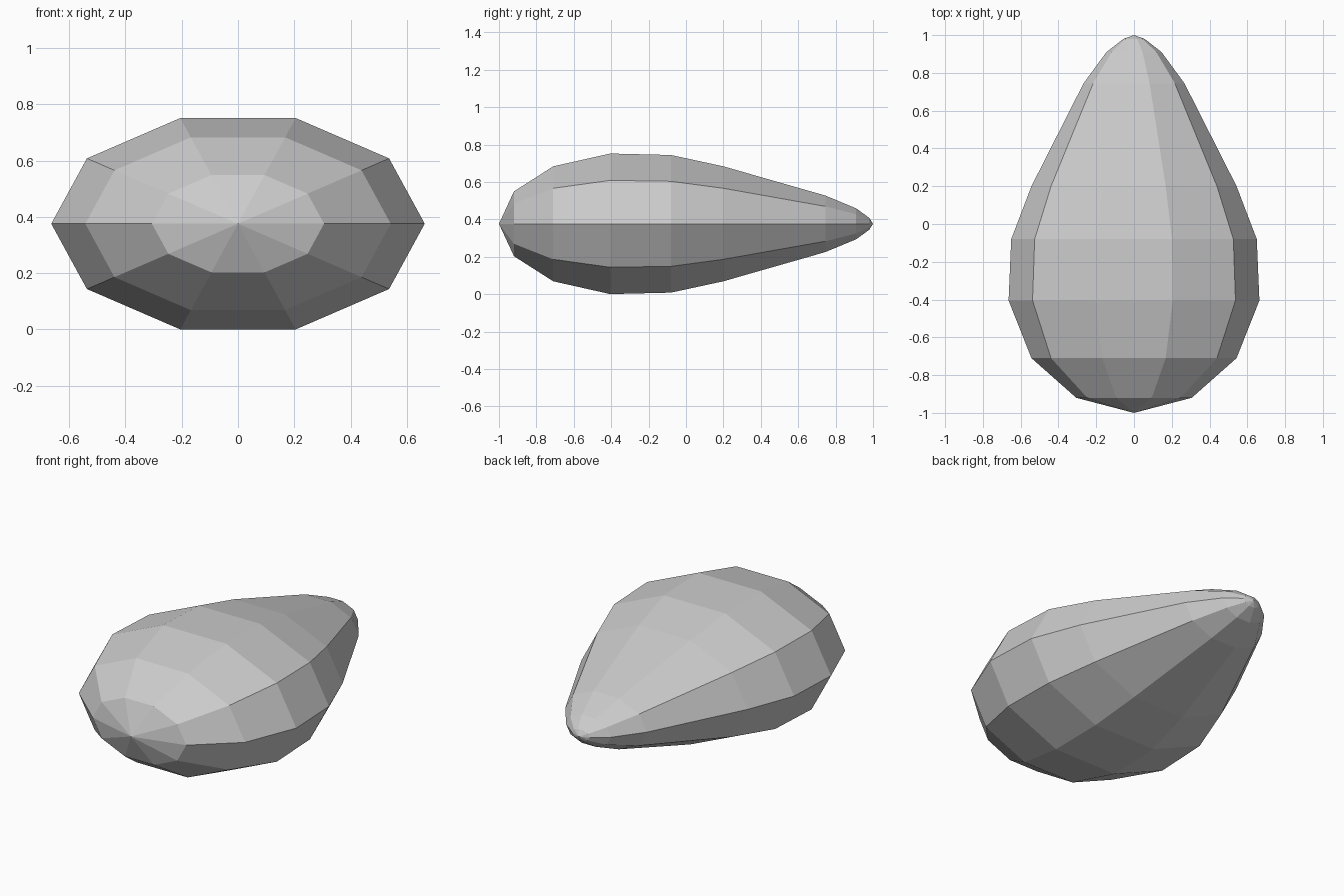
import bpy, bmesh, math

if "Cube" in bpy.data.objects:
    bpy.data.objects.remove(bpy.data.objects["Cube"])

SIDES = 10
MID_Z = 0.376      # height of the long axis
FLATTEN = 0.595    # height / width of each ring

# (y, half width) rings from blunt front to narrow back
RINGS = [(-0.92, 0.306), (-0.71, 0.543), (-0.405, 0.664), (-0.08, 0.65),
         (0.20, 0.543), (0.745, 0.267), (0.91, 0.146), (0.98, 0.056)]

bm = bmesh.new()


def ring(y, r):
    return [bm.verts.new((r * math.cos(a), y, MID_Z + FLATTEN * r * math.sin(a)))
            for a in (2 * math.pi * i / SIDES for i in range(SIDES))]


# Body: lofted rings closed by a point at each end
loops = [ring(y, r) for y, r in RINGS]
front_tip = bm.verts.new((0, -1, MID_Z))
back_tip = bm.verts.new((0, 1, MID_Z))
for i in range(SIDES):
    j = (i + 1) % SIDES
    bm.faces.new((front_tip, loops[0][i], loops[0][j]))
    bm.faces.new((back_tip, loops[-1][j], loops[-1][i]))
    for a, b in zip(loops, loops[1:]):
        bm.faces.new((a[i], b[i], b[j], a[j]))
bmesh.ops.recalc_face_normals(bm, faces=bm.faces)

mesh = bpy.data.meshes.new("teardrop_body")
bm.to_mesh(mesh)
bm.free()
bpy.context.collection.objects.link(bpy.data.objects.new("teardrop_body", mesh))
